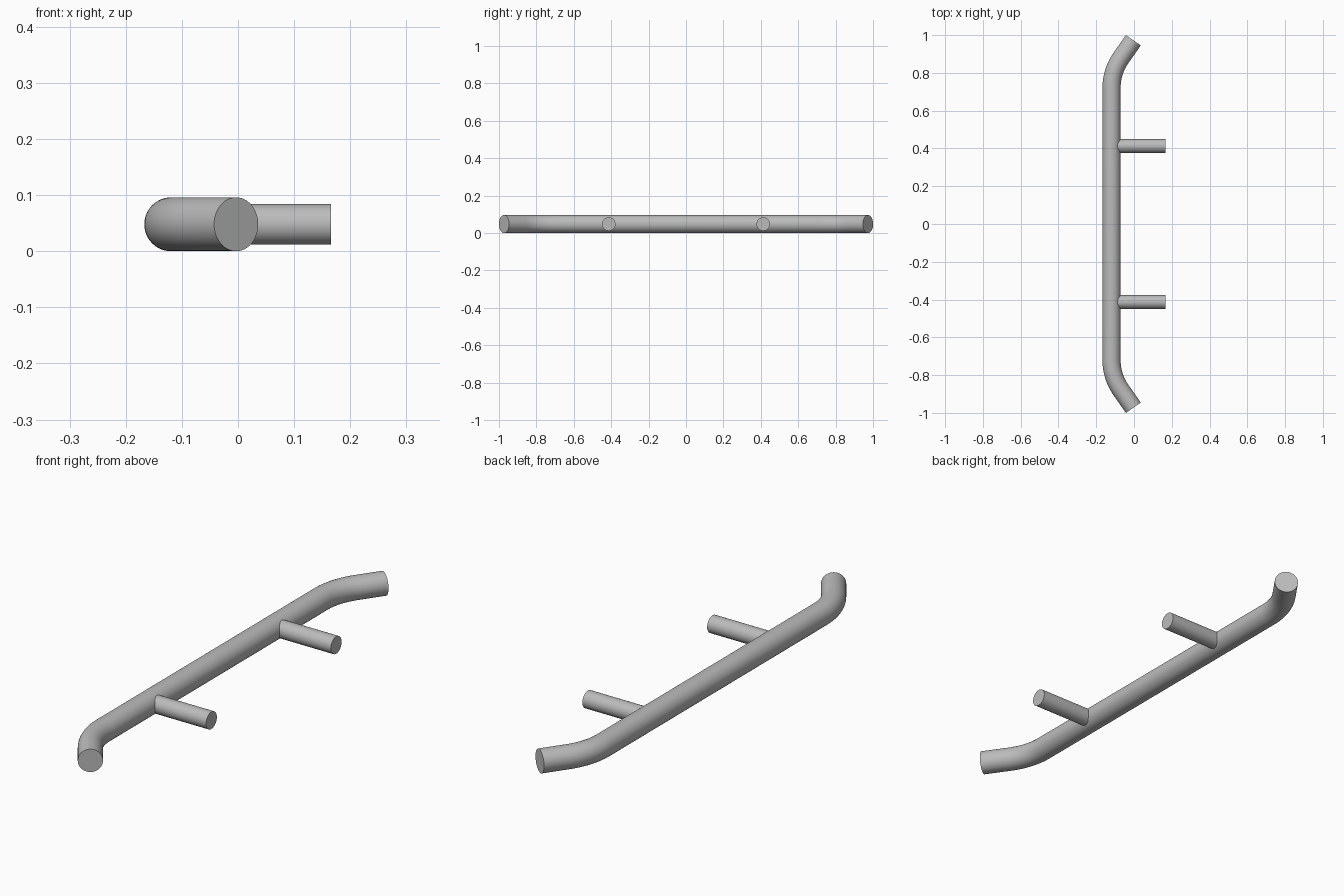
import bpy, bmesh
from math import sin, cos, pi, radians
from mathutils import Vector

if "Cube" in bpy.data.objects:
    bpy.data.objects.remove(bpy.data.objects["Cube"], do_unlink=True)

BAR_R, POST_R = 0.048, 0.036
BAR_X, MID_Z = -0.119, 0.048
BEND_Y, BEND_R, BEND_ANGLE, TIP = 0.72, 0.278, radians(35), 0.114

steel = bpy.data.materials.new("brushed grey")
steel.use_nodes = True
grey = (0.5, 0.5, 0.5, 1)
steel.diffuse_color = grey
bsdf = steel.node_tree.nodes["Principled BSDF"]
bsdf.inputs["Base Color"].default_value = grey


def tube(name, path, radius, sides=48):
    """Sweep a circle along (point, tangent) pairs lying in a level plane."""
    bm = bmesh.new()
    up = Vector((0, 0, 1))
    rings = []
    for point, tangent in path:
        side = tangent.cross(up).normalized()
        rings.append([bm.verts.new(point + radius * (cos(a) * side + sin(a) * up))
                      for a in (2 * pi * i / sides for i in range(sides))])
    for r0, r1 in zip(rings, rings[1:]):
        for i in range(sides):
            j = (i + 1) % sides
            bm.faces.new((r0[i], r0[j], r1[j], r1[i]))
    bm.faces.new(rings[0])
    bm.faces.new(rings[-1])
    bmesh.ops.recalc_face_normals(bm, faces=bm.faces)
    mesh = bpy.data.meshes.new(name)
    bm.to_mesh(mesh)
    bm.free()
    mesh.materials.append(steel)
    obj = bpy.data.objects.new(name, mesh)
    bpy.context.collection.objects.link(obj)
    bpy.ops.object.select_all(action='DESELECT')
    obj.select_set(True)
    bpy.context.view_layer.objects.active = obj
    bpy.ops.object.shade_smooth_by_angle(angle=radians(30))
    return obj


# Handle bar: straight middle, with both ends bent toward +x
back_half = []
steps = 14
for k in range(steps + 1):
    a = BEND_ANGLE * k / steps
    back_half.append((Vector((BAR_X + BEND_R * (1 - cos(a)), BEND_Y + BEND_R * sin(a), MID_Z)),
                      Vector((sin(a), cos(a), 0))))
end, heading = back_half[-1]
back_half.append((end + heading * TIP, heading))
front_half = [(Vector((p.x, -p.y, p.z)), Vector((-t.x, t.y, 0))) for p, t in reversed(back_half)]
tube("handle_bar", front_half + back_half, BAR_R)

# Mounting posts
for name, y in (("front_post", -0.413), ("back_post", 0.413)):
    along = Vector((1, 0, 0))
    tube(name, [(Vector((x, y, MID_Z)), along) for x in (BAR_X, 0.166)], POST_R)
